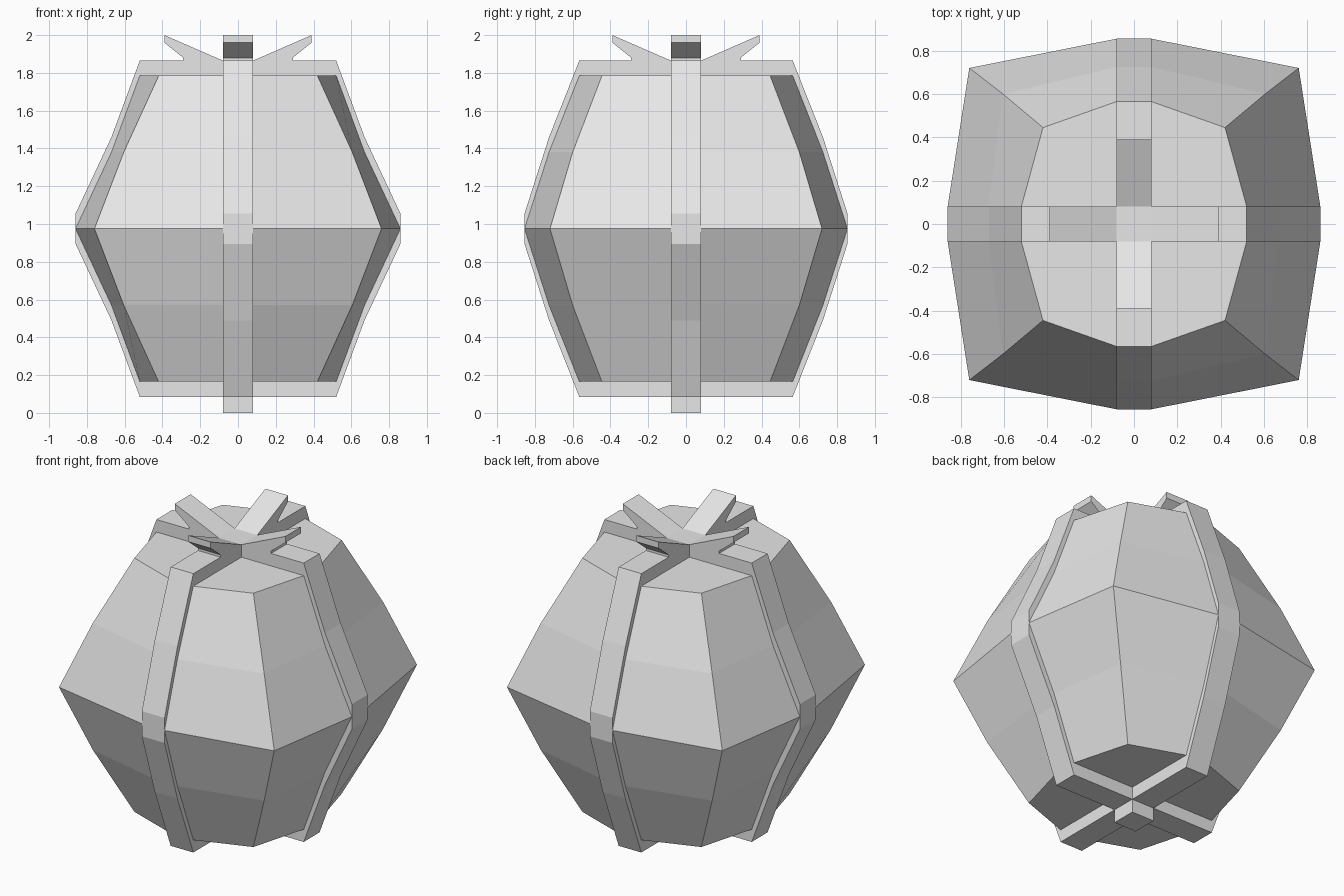
import bpy, bmesh

cube = bpy.data.objects.get("Cube")
if cube:
    bpy.data.objects.remove(cube, do_unlink=True)

grey = bpy.data.materials.new("pale_grey")
grey.use_nodes = True
grey.diffuse_color = (0.8, 0.8, 0.8, 1)
grey.node_tree.nodes["Principled BSDF"].inputs["Base Color"].default_value = (0.8, 0.8, 0.8, 1)

MID = 0.975      # height of the widest ring
HALF = 0.08      # half width of the ribbon
LIFT = 0.08      # how far the ribbon stands off the lid and base


def make(name, bm):
    bmesh.ops.recalc_face_normals(bm, faces=bm.faces)
    mesh = bpy.data.meshes.new(name)
    bm.to_mesh(mesh)
    bm.free()
    mesh.materials.append(grey)
    obj = bpy.data.objects.new(name, mesh)
    bpy.context.collection.objects.link(obj)
    return obj


def extrude_profile(name, profile, axis, half=HALF):
    """Prism from a (distance, height) outline, running along x or y."""
    bm = bmesh.new()
    rings = []
    for side in (-half, half):
        pts = [(r, side, z) if axis == "x" else (side, r, z) for r, z in profile]
        rings.append([bm.verts.new(p) for p in pts])
    a, b = rings
    bm.faces.new(a)
    bm.faces.new(b[::-1])
    n = len(a)
    for i in range(n):
        bm.faces.new((a[i], b[i], b[(i + 1) % n], a[(i + 1) % n]))
    return make(name, bm)


# Rings from the widest outwards: height offset, corner x, corner y, side x, side y
levels = [(0, 0.76, 0.72, 0.86, 0.855),
          (0.405, 0.605, 0.60, 0.67, 0.725),
          (0.81, 0.42, 0.445, 0.52, 0.565)]
stack = [(-h, *rest) for h, *rest in levels[:0:-1]] + levels

# Faceted body
bm = bmesh.new()
rings = []
for h, cx, cy, sx, sy in stack:
    quarter = [(sx, HALF), (cx, cy), (HALF, sy)]
    half_ring = quarter + [(-x, y) for x, y in quarter[::-1]]
    ring = half_ring + [(-x, -y) for x, y in half_ring]
    rings.append([bm.verts.new((x, y, MID + h)) for x, y in ring])
for low, high in zip(rings, rings[1:]):
    for i in range(len(low)):
        j = (i + 1) % len(low)
        bm.faces.new((low[i], low[j], high[j], high[i]))
bm.faces.new(rings[0][::-1])
bm.faces.new(rings[-1])
make("body", bm)

# Two crossing ribbons, the body outline spread up and down
for axis, column in (("x", 3), ("y", 4)):
    upper = [(lv[column], MID + lv[0] + LIFT) for lv in levels]
    right = [(r, 2 * MID - z) for r, z in upper[::-1]] + upper
    outline = right + [(-r, z) for r, z in right[::-1]]
    extrude_profile("ribbon_" + axis, outline, axis)

# Four bow loops rising outwards from the crossing
loop = [(0.0, 1.84), (0.0, 1.86), (0.08, 1.865), (0.39, 2.0),
        (0.39, 1.96), (0.29, 1.88), (0.29, 1.84)]
for axis in "xy":
    for sign, label in ((1, "plus"), (-1, "minus")):
        extrude_profile(f"bow_loop_{axis}_{label}", [(sign * r, z) for r, z in loop], axis)

# Knot under the base
extrude_profile("base_knot", [(-HALF, 0), (HALF, 0), (HALF, 0.12), (-HALF, 0.12)], "x")
